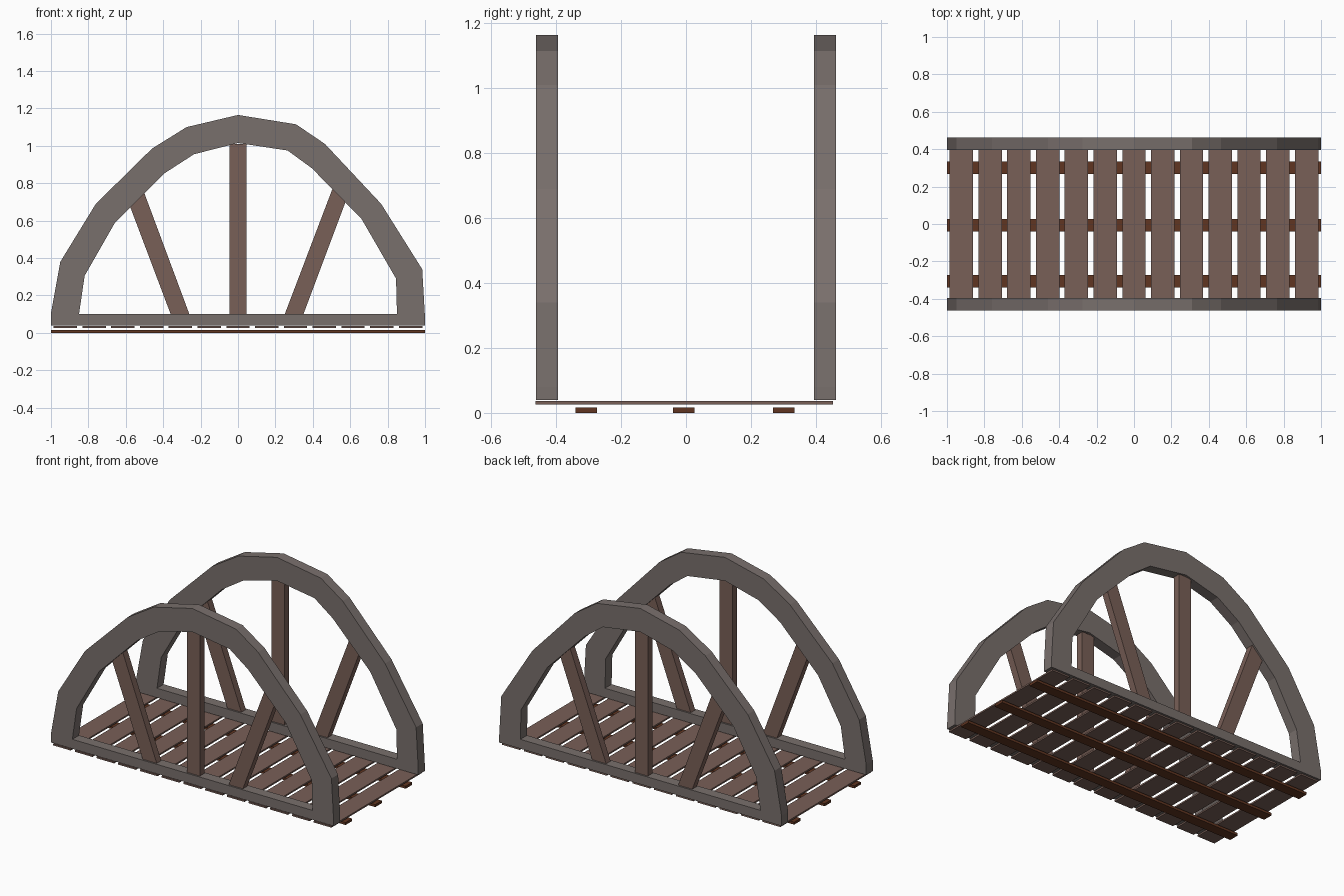
import bpy, bmesh

if "Cube" in bpy.data.objects:
    bpy.data.objects.remove(bpy.data.objects["Cube"])


def material(name, color):
    m = bpy.data.materials.new(name)
    m.diffuse_color = (*color, 1)
    m.use_nodes = True
    m.node_tree.nodes["Principled BSDF"].inputs["Base Color"].default_value = m.diffuse_color
    return m


STONE = material("grey_frame", (0.19, 0.16, 0.15))
WOOD = material("brown_wood", (0.19, 0.115, 0.095))
DARK = material("dark_wood", (0.115, 0.035, 0.015))


def prism(name, loops, y, depth, mat):
    """Extrude closed x-z outlines (outer first, then holes) along y."""
    cu = bpy.data.curves.new(name, 'CURVE')
    cu.dimensions = '2D'
    cu.fill_mode = 'BOTH'
    cu.extrude = depth / 2
    for pts in loops:
        s = cu.splines.new('POLY')
        s.points.add(len(pts) - 1)
        for p, (x, z) in zip(s.points, pts):
            p.co = (x, z, 0, 1)
        s.use_cyclic_u = True
    tmp = bpy.data.objects.new(name, cu)
    bpy.context.collection.objects.link(tmp)
    bpy.context.view_layer.update()
    me = bpy.data.meshes.new_from_object(tmp)
    bpy.data.objects.remove(tmp)
    bm = bmesh.new()
    bm.from_mesh(me)
    bmesh.ops.remove_doubles(bm, verts=bm.verts, dist=1e-5)
    for v in bm.verts:
        v.co = (v.co.x, y - v.co.z, v.co.y)
    bmesh.ops.recalc_face_normals(bm, faces=bm.faces)
    for f in bm.faces:
        f.smooth = False
    bm.to_mesh(me)
    bm.free()
    me.materials.clear()
    me.materials.append(mat)
    ob = bpy.data.objects.new(name, me)
    bpy.context.collection.objects.link(ob)
    return ob


def box(name, x0, x1, y0, y1, z0, z1, mat):
    return prism(name, [[(x0, z0), (x1, z0), (x1, z1), (x0, z1)]],
                 (y0 + y1) / 2, y1 - y0, mat)


# Irregular arch outline and its opening
OUTER = [(-1, .04), (-1, .105), (-.95, .38), (-.76, .69), (-.46, .985),
         (-.275, 1.10), (0, 1.165), (.31, 1.115), (.465, 1.01),
         (.765, .69), (.985, .34), (1, .08), (1, .04)]
INNER = [(-.85, .10), (-.82, .305), (-.66, .585), (-.39, .855), (-.235, .955),
         (0, 1.015), (.265, .975), (.395, .88), (.66, .61), (.845, .29),
         (.85, .10)]
POSTS = {
    "left_brace": [(-.36, .10), (-.26, .10), (-.5, .745), (-.575, .67)],
    "middle_post": [(-.045, .10), (.045, .10), (.045, 1.01), (-.045, 1.01)],
    "right_brace": [(.25, .10), (.35, .10), (.575, .70), (.505, .77)],
}

# Side arches with their posts
for side, y in (("front", -.428), ("back", .428)):
    prism(side + "_arch", [OUTER, INNER], y, .067, STONE)
    for name, pts in POSTS.items():
        prism(side + "_" + name, [pts], y, .045, WOOD)

# Deck planks
for i in range(13):
    x = -.923 + i * .1538
    box(f"deck_plank_{i + 1}", x - .0625, x + .0625, -.463, .453, .026, .036, WOOD)

# Runners beneath the deck
for i, y in enumerate((-.307, -.007, .301)):
    box(f"runner_{i + 1}", -1, 1, y - .033, y + .033, 0, .016, DARK)
